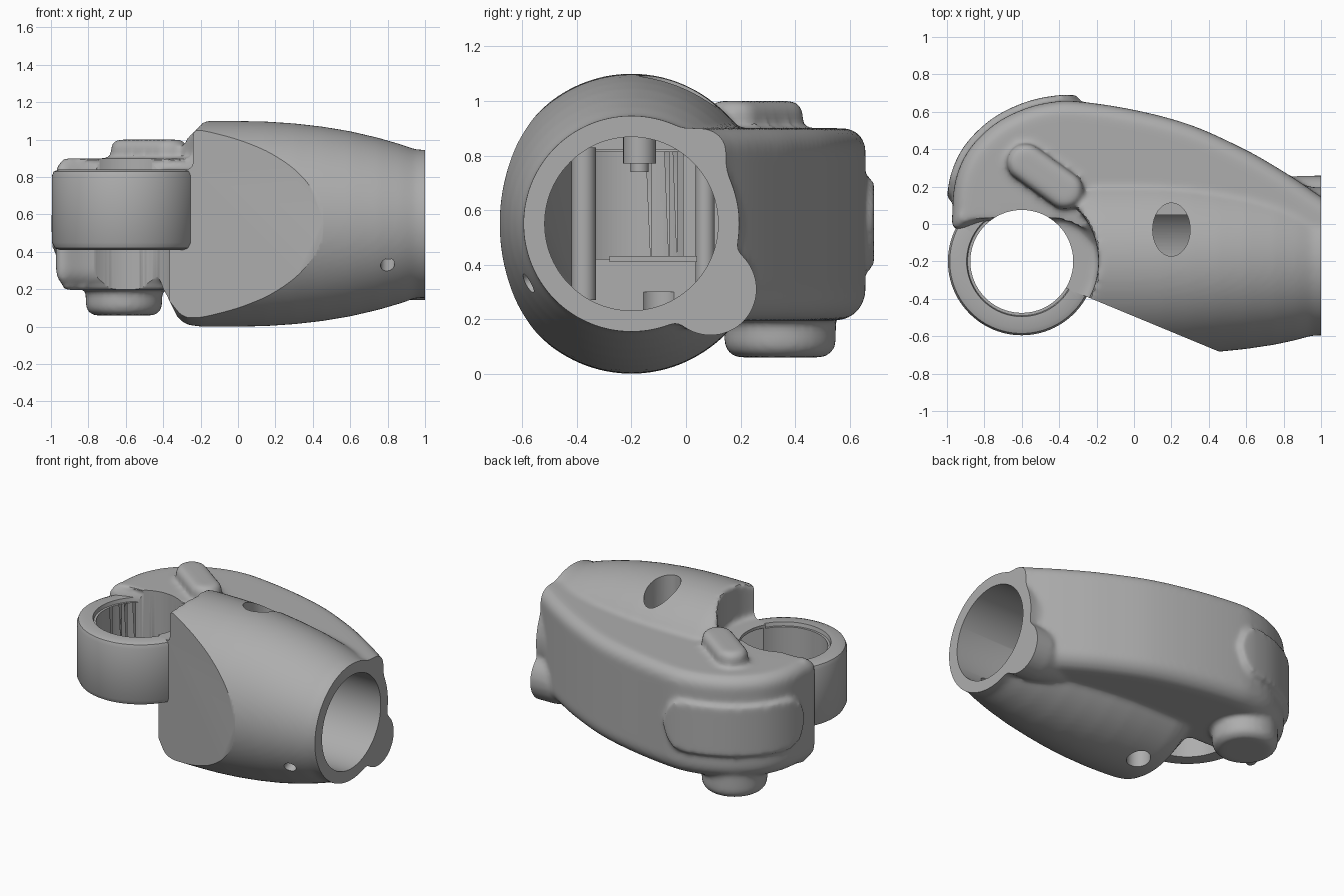
import bpy, bmesh
from math import cos, sin, pi, sqrt, atan2
from mathutils import Vector, Matrix

if "Cube" in bpy.data.objects:
    bpy.data.objects.remove(bpy.data.objects["Cube"])

grey = bpy.data.materials.new("matte grey")
grey.use_nodes = True
grey.diffuse_color = (0.42, 0.42, 0.42, 1)
grey.node_tree.nodes["Principled BSDF"].inputs["Base Color"].default_value = grey.diffuse_color

BARREL_Y, BARREL_Z = -0.2, 0.55
RING_X, RING_Y = -0.6, -0.2


def make_object(name, bm):
    bmesh.ops.recalc_face_normals(bm, faces=bm.faces)
    mesh = bpy.data.meshes.new(name)
    bm.to_mesh(mesh)
    bm.free()
    ob = bpy.data.objects.new(name, mesh)
    bpy.context.collection.objects.link(ob)
    return ob


def loft(name, rings, closed=False):
    bm = bmesh.new()
    rows = [[bm.verts.new(p) for p in ring] for ring in rings]
    n = len(rows[0])
    pairs = list(zip(rows, rows[1:])) + ([(rows[-1], rows[0])] if closed else [])
    for a, b in pairs:
        for i in range(n):
            j = (i + 1) % n
            bm.faces.new((a[i], a[j], b[j], b[i]))
    if not closed:
        bm.faces.new(rows[0])
        bm.faces.new(rows[-1])
    return make_object(name, bm)


def lathe_x(name, profile, y, z, squash=lambda x: 1, n=96):
    return loft(name, [[(x, y + r * squash(x) * cos(2 * pi * i / n), z + r * sin(2 * pi * i / n))
                        for i in range(n)] for x, r in profile])


def smooth_path(pts, steps=6):
    """Closed Catmull-Rom outline."""
    out, n = [], len(pts)
    for i in range(n):
        a, b, c, d = (Vector(pts[(i + k) % n]) for k in (-1, 0, 1, 2))
        for s in range(steps):
            t = s / steps
            out.append(0.5 * (2 * b + (c - a) * t + (2 * a - 5 * b + 4 * c - d) * t ** 2
                              + (3 * b - a - 3 * c + d) * t ** 3))
    return out


def normals(pts):
    out = []
    for i in range(len(pts)):
        t = (pts[(i + 1) % len(pts)] - pts[i - 1]).normalized()
        out.append(Vector((t.y, -t.x)))
    return out


def layered(name, outline, layers):
    """Stack an outline at heights z, each inset by some amount."""
    ns = normals(outline)
    return loft(name, [[(*(p - k * inset), z) for p, k in zip(outline, ns)] for z, inset in layers])


def capsule(a, b, r, n=20):
    a, b = Vector(a), Vector(b)
    ang = atan2((b - a).y, (b - a).x) if a != b else 0
    half = lambda c, start: [c + r * Vector((cos(start + pi * i / n), sin(start + pi * i / n)))
                             for i in range(n)]
    return half(b, ang - pi / 2) + half(a, ang + pi / 2)


def rounded(low, high, r_low, r_high, n=6):
    """Layers for a slab with rounded bottom and top edges."""
    arc = [pi / 2 * i / n for i in range(n + 1)]
    return ([(low + r_low * (1 - sin(a)), r_low * (1 - cos(a))) for a in reversed(arc)]
            + [(high - r_high * (1 - sin(a)), r_high * (1 - cos(a))) for a in arc])


def cylinder(name, centre, r, depth, axis=(0, 0, 1), scale_y=1, n=64):
    bm = bmesh.new()
    bmesh.ops.create_cone(bm, cap_ends=True, segments=n, radius1=r, radius2=r, depth=depth)
    bm.transform(Matrix.Translation(centre) @ Vector(axis).to_track_quat('Z', 'Y').to_matrix().to_4x4()
                 @ Matrix.Diagonal((1, scale_y, 1, 1)))
    return make_object(name, bm)


def box(name, centre, size, turn=0):
    bm = bmesh.new()
    bmesh.ops.create_cube(bm, size=1)
    bm.transform(Matrix.Translation(centre) @ Matrix.Rotation(turn, 4, 'Z')
                 @ Matrix.Diagonal((*size, 1)))
    return make_object(name, bm)


def apply(ob, kind, **settings):
    mod = ob.modifiers.new(kind, kind)
    for key, value in settings.items():
        setattr(mod, key, value)
    dg = bpy.context.evaluated_depsgraph_get()
    mesh = bpy.data.meshes.new_from_object(ob.evaluated_get(dg))
    ob.modifiers.clear()
    ob.data = mesh


def boolean(ob, other, operation='DIFFERENCE'):
    apply(ob, 'BOOLEAN', object=other, operation=operation, solver='EXACT')
    bpy.data.objects.remove(other)


def flat_cutter(inset):
    """Slanted block that trims the flat cheek at the front."""
    n = Vector((-0.383, -0.924, 0))
    return box("cheek_cutter", Vector((0.1, -0.535, 0.55)) + n * (0.5 - inset), (4, 1, 3), atan2(-0.29, 0.7))


# Tapered barrel, notched above the clamp ring
barrel = lathe_x("barrel", [(-0.42, 0.37), (-0.31, 0.515), (-0.27, 0.54), (-0.2, 0.55), (0, 0.55),
                            (0.15, 0.547), (0.3, 0.537), (0.45, 0.52), (0.6, 0.495), (0.75, 0.46),
                            (0.87, 0.425), (0.95, 0.397), (1.1, 0.393)], BARREL_Y, BARREL_Z,
                 lambda x: 0.93 + 0.07 * min(1, max(0, (x - 0.5) / 0.45)))
boolean(barrel, cylinder("notch", (RING_X, RING_Y, 1.14), 0.41, 0.6))

# Rounded side housing that sweeps round behind the ring
outline = smooth_path([(1.15, -0.2), (1.15, 0.02), (0.95, 0.18), (0.75, 0.31), (0.57, 0.41), (0.3, 0.53),
                       (0, 0.61), (-0.3, 0.655), (-0.45, 0.65), (-0.6, 0.61), (-0.75, 0.53),
                       (-0.88, 0.4), (-0.95, 0.25), (-0.97, 0.08), (-0.95, -0.03), (-0.75, 0.02),
                       (-0.35, 0), (0, -0.2)])
housing = layered("housing", outline, rounded(0.195, 0.9, 0.11, 0.08))

# Raised pad wrapped round the back of the housing
strip = [(p, n) for p, n in zip(outline, normals(outline)) if p.x < -0.26 and p.y > 0.13]
sections = []
for i, (p, n) in enumerate(strip):
    s = i / (len(strip) - 1)
    e = min(1, min(s, 1 - s) / 0.15)
    h = 0.15 * sqrt(1 - (1 - e) ** 2) + 0.02
    inner, outer = p - n * 0.1, p + n * 0.032
    sections.append([(*inner, 0.55 - h), (*outer, 0.55 - h), (*outer, 0.55 + h), (*inner, 0.55 + h)])
pad = loft("pad", sections)

# Top bump, bottom plug and the lug beside the mouth
bump = layered("bump", capsule((-0.58, 0.33), (-0.37, 0.18), 0.1), rounded(0.7, 1.0, 0.01, 0.05))
plug = layered("plug", capsule((-0.61, 0.345), (-0.61, 0.345), 0.205), rounded(0.06, 0.4, 0.06, 0.01))
lug = lathe_x("lug", [(0.45, 0.06), (0.6, 0.11), (0.75, 0.145), (0.88, 0.168), (1.1, 0.17)], 0.09, 0.31)

# Fuse the outer parts with soft fillets
fused = bmesh.new()
for part in (barrel, housing, pad, bump, plug, lug):
    fused.from_mesh(part.data)
    bpy.data.objects.remove(part)
body = make_object("body", fused)
apply(body, 'REMESH', mode='VOXEL', voxel_size=0.016)
apply(body, 'SMOOTH', factor=0.5, iterations=7)

# Flat mouth and slanted cheek
boolean(body, box("mouth_cutter", (1.5, 0, 0.5), (1, 3, 3)))
boolean(body, flat_cutter(0))

# Clamp ring
profile = [(0.26, 0.41), (0.35, 0.41), (0.38, 0.42), (0.395, 0.45), (0.395, 0.805), (0.385, 0.83),
           (0.36, 0.84), (0.295, 0.84), (0.29, 0.815), (0.26, 0.815)]
ring = loft("ring", [[(RING_X + r * cos(2 * pi * i / 96), RING_Y + r * sin(2 * pi * i / 96), z)
                      for r, z in profile] for i in range(96)], closed=True)
boolean(body, ring, 'UNION')
boolean(body, cylinder("bore", (RING_X, RING_Y, 0.5), 0.275, 2, n=96))

# Hollow interior, with a window through to the ring
cavity = lathe_x("cavity", [(-0.17, 0.318), (1.2, 0.318)], BARREL_Y, BARREL_Z)
boolean(cavity, flat_cutter(0.05))
boolean(body, cavity)
boolean(body, box("window", (-0.25, -0.145, 0.62), (0.3, 0.37, 0.4)))

# Openings in the barrel wall
boolean(body, cylinder("top_hole", (0.2, -0.03, 1), 0.1, 0.5, scale_y=1.42))
boolean(body, cylinder("bottom_hole", (-0.12, -0.1, 0.1), 0.075, 0.4))
boolean(body, cylinder("side_hole", (0.8, -0.58, 0.33), 0.038, 0.3, (0, -0.375, -0.22)))

# Inner posts, shelf and boss
cylinder("post_front", (-0.06, -0.375, 0.55), 0.045, 0.56)
cylinder("post_back", (-0.06, 0.07, 0.55), 0.035, 0.5)
cylinder("boss", (0, -0.17, 0.82), 0.06, 0.1)
cylinder("boss_tip", (0, -0.17, 0.77), 0.033, 0.06)
box("shelf", (-0.08, -0.12, 0.42), (0.2, 0.32, 0.022))

for ob in bpy.context.collection.objects:
    if ob.type == 'MESH':
        ob.data.materials.clear()
        ob.data.materials.append(grey)
        bpy.ops.object.select_all(action='DESELECT')
        ob.select_set(True)
        bpy.context.view_layer.objects.active = ob
        bpy.ops.object.shade_smooth_by_angle(angle=0.6)
